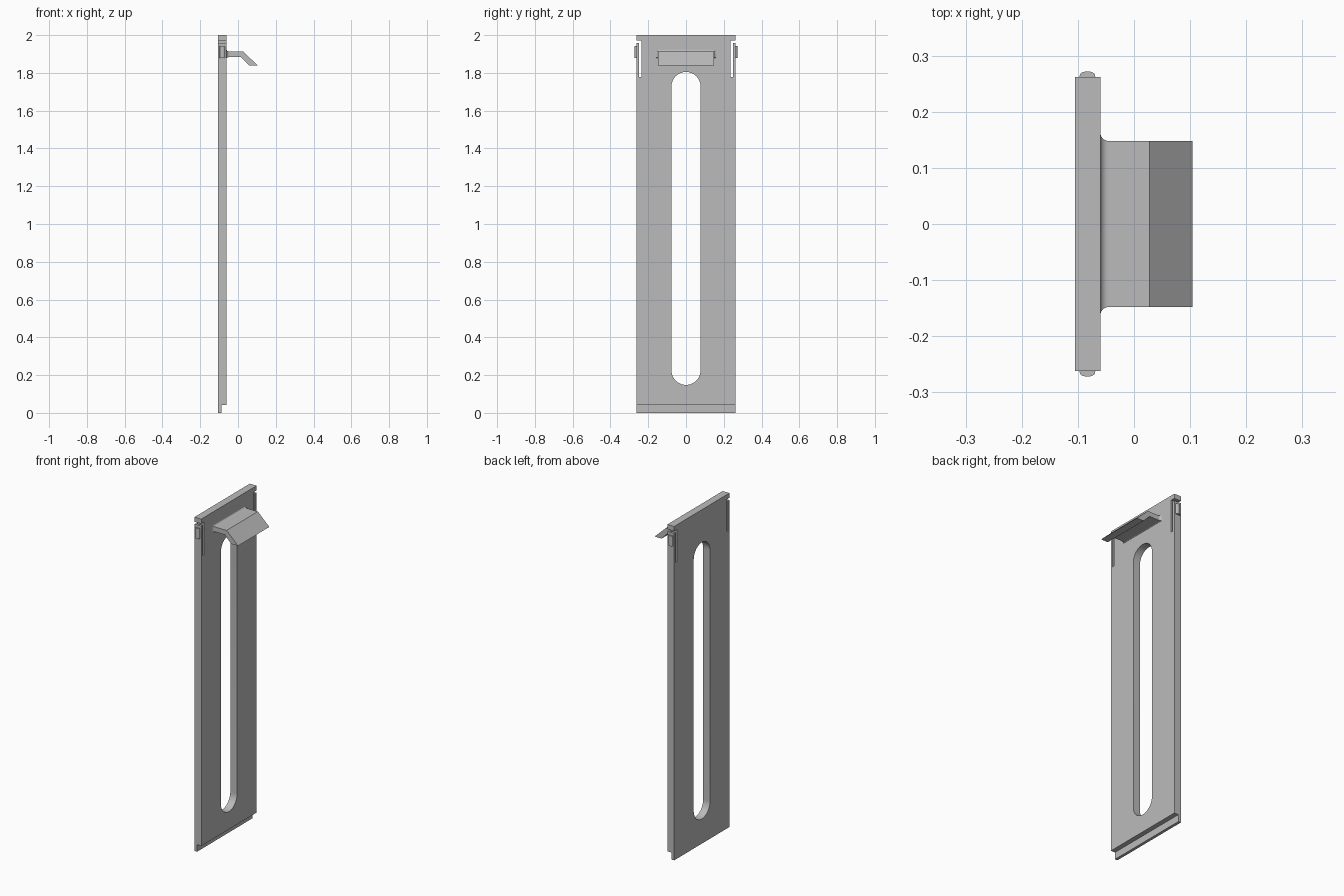
import bpy, bmesh, math
from mathutils import Vector

cube = bpy.data.objects.get("Cube")
if cube:
    bpy.data.objects.remove(cube, do_unlink=True)

grey = bpy.data.materials.new("plain grey")
grey.use_nodes = True
grey.diffuse_color = (0.5, 0.5, 0.5, 1)
grey.node_tree.nodes["Principled BSDF"].inputs["Base Color"].default_value = (0.5, 0.5, 0.5, 1)

BACK, FRONT, HALF, TOP = -0.105, -0.06, 0.262, 2.0


def finish(name, bm):
    bmesh.ops.recalc_face_normals(bm, faces=bm.faces)
    mesh = bpy.data.meshes.new(name)
    bm.to_mesh(mesh)
    bm.free()
    mesh.materials.append(grey)
    obj = bpy.data.objects.new(name, mesh)
    bpy.context.collection.objects.link(obj)
    return obj


def activate(obj):
    bpy.ops.object.select_all(action='DESELECT')
    obj.select_set(True)
    bpy.context.view_layer.objects.active = obj


def prism(name, points, direction):
    """Extrude a flat outline along a direction."""
    bm = bmesh.new()
    face = bm.faces.new([bm.verts.new(p) for p in points])
    new = bmesh.ops.extrude_face_region(bm, geom=[face])["geom"]
    verts = [v for v in new if isinstance(v, bmesh.types.BMVert)]
    bmesh.ops.translate(bm, verts=verts, vec=Vector(direction))
    return finish(name, bm)


def box(name, x0, x1, y0, y1, z0, z1):
    outline = [(x0, y0, z0), (x0, y1, z0), (x0, y1, z1), (x0, y0, z1)]
    return prism(name, outline, (x1 - x0, 0, 0))


def cut(target, cutter):
    cutter.hide_render = True
    mod = target.modifiers.new("cut", 'BOOLEAN')
    mod.operation, mod.solver, mod.object = 'DIFFERENCE', 'EXACT', cutter
    activate(target)
    bpy.ops.object.modifier_apply(modifier=mod.name)
    bpy.data.objects.remove(cutter, do_unlink=True)


# Panel with a thin lip along the bottom edge
panel = box("panel", BACK, FRONT, -HALF, HALF, 0, TOP)
cut(panel, box("lip_cutter", -0.088, 0.1, -1, 1, -0.1, 0.042))

# Long round-ended window
radius, low, high = 0.077, 0.225, 1.728
outline = []
for centre, start in ((high, 0), (low, math.pi)):
    for i in range(25):
        a = start + math.pi * i / 24
        outline.append((-0.2, radius * math.cos(a), centre + radius * math.sin(a)))
cut(panel, prism("window_cutter", outline, (0.3, 0, 0)))

# Spring fingers freed by L-shaped slits, each with a rounded catch
for side, label in ((1, "left"), (-1, "right")):
    slit = [(0.236, 1.777), (0.248, 1.777), (0.248, 1.958),
            (0.3, 1.958), (0.3, 1.972), (0.236, 1.972)]
    cut(panel, prism("slit_cutter", [(-0.2, side * y, z) for y, z in slit], (0.3, 0, 0)))
    arc = [(-0.083 + 0.014 * math.cos(math.pi * i / 12),
            side * (HALF + 0.01 * math.sin(math.pi * i / 12) ** 0.7), 1.88) for i in range(13)]
    arc = [(-0.069, side * 0.255, 1.88)] + arc + [(-0.097, side * 0.255, 1.88)]
    catch = prism("catch_" + label, arc, (0, 0, 0.062))
    activate(catch)
    bpy.ops.object.shade_smooth_by_angle(angle=math.radians(35))

activate(panel)
bpy.ops.object.shade_smooth_by_angle(angle=math.radians(30))

# Bent handle: rectangular sections, flared where it meets the panel
sections = []
flare = 0.015
for i in range(9):
    a = math.pi / 2 * i / 8
    grow = flare * (1 - math.sin(a))
    x = FRONT + flare * (1 - math.cos(a))
    sections.append((x, 1.912 + grow * 0.8, x, 1.883 - grow * 0.3, 0.148 + grow))
sections += [(0.028, 1.912, 0.016, 1.883, 0.148), (0.104, 1.84, 0.058, 1.84, 0.148)]
bm = bmesh.new()
rings = []
for xt, zt, xb, zb, w in sections:
    rings.append([bm.verts.new(p) for p in ((xt, -w, zt), (xt, w, zt), (xb, w, zb), (xb, -w, zb))])
for a, b in zip(rings, rings[1:]):
    for i in range(4):
        j = (i + 1) % 4
        bm.faces.new((a[i], a[j], b[j], b[i]))
bm.faces.new(rings[0])
bm.faces.new(rings[-1])
handle = finish("handle", bm)
activate(handle)
bpy.ops.object.shade_smooth_by_angle(angle=math.radians(30))
